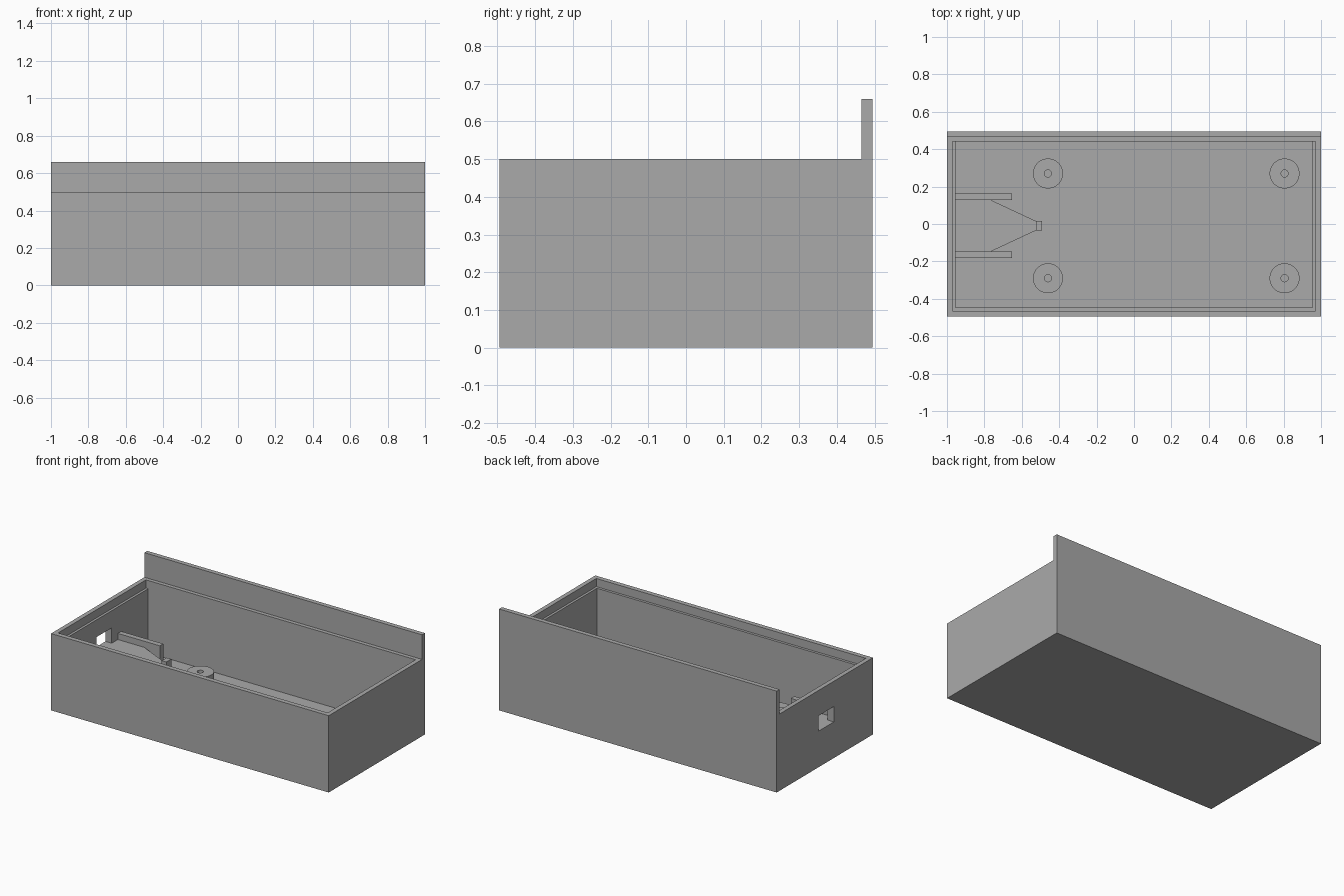
import bpy
import bmesh
import math

if "Cube" in bpy.data.objects:
    bpy.data.objects.remove(bpy.data.objects["Cube"], do_unlink=True)

# Single plain grey plastic
grey = bpy.data.materials.new("grey_plastic")
grey.use_nodes = True
colour = (0.4, 0.4, 0.4, 1)
grey.diffuse_color = colour
grey.node_tree.nodes["Principled BSDF"].inputs["Base Color"].default_value = colour

FLOOR = 0.03
RIM = 0.5
SHELF = 0.235


def finish(name, bm):
    bmesh.ops.recalc_face_normals(bm, faces=bm.faces)
    mesh = bpy.data.meshes.new(name)
    bm.to_mesh(mesh)
    bm.free()
    obj = bpy.data.objects.new(name, mesh)
    bpy.context.collection.objects.link(obj)
    mesh.materials.append(grey)
    return obj


def prism(name, points, sweep):
    """Extrude a flat outline of 3D points along a vector."""
    bm = bmesh.new()
    face = bm.faces.new([bm.verts.new(p) for p in points])
    made = bmesh.ops.extrude_face_region(bm, geom=[face])["geom"]
    verts = [g for g in made if isinstance(g, bmesh.types.BMVert)]
    bmesh.ops.translate(bm, verts=verts, vec=sweep)
    return finish(name, bm)


def box(name, x0, x1, y0, y1, z0, z1):
    outline = [(x0, y0, z0), (x1, y0, z0), (x1, y1, z0), (x0, y1, z0)]
    return prism(name, outline, (0, 0, z1 - z0))


def cylinder(name, x, y, z0, z1, radius, sides):
    ring = [(x + radius * math.cos(math.tau * i / sides),
             y + radius * math.sin(math.tau * i / sides), z0) for i in range(sides)]
    return prism(name, ring, (0, 0, z1 - z0))


def cut(target, cutter):
    cutter.hide_render = True
    mod = target.modifiers.new("cut", "BOOLEAN")
    mod.operation = "DIFFERENCE"
    mod.solver = "EXACT"
    mod.object = cutter
    bpy.context.view_layer.objects.active = target
    bpy.ops.object.modifier_apply(modifier=mod.name)
    bpy.data.objects.remove(cutter, do_unlink=True)


# Case with a raised back wall, swept from its side profile
profile = [(-0.495, 0), (0.495, 0), (0.495, 0.66), (0.465, 0.66), (0.465, RIM), (-0.495, RIM)]
case = prism("case", [(-1, y, z) for y, z in profile], (2, 0, 0))

# Hollow, lid ledge and side port
cut(case, box("cavity_cutter", -0.955, 0.955, -0.447, 0.44, FLOOR, 0.8))
cut(case, box("ledge_cutter", -0.971, 0.971, -0.464, 0.44, 0.447, 0.8))
cut(case, box("port_cutter", -1.1, -0.9, -0.093, 0.065, SHELF, 0.335))

# Screw posts
for end, x in (("right", -0.46), ("left", 0.805)):
    for side, y in (("front", -0.29), ("back", 0.27)):
        post = cylinder(f"screw_post_{side}_{end}", x, y, FLOOR, 0.105, 0.08, 48)
        cut(post, cylinder("hole_cutter", x, y, FLOOR + 0.001, 0.2, 0.019, 24))
        for poly in post.data.polygons:
            poly.use_smooth = abs(poly.normal.z) < 0.5

# Tapered shelf behind the port
shelf = [(-0.955, -0.147), (-0.765, -0.147), (-0.525, -0.035),
         (-0.525, 0.016), (-0.765, 0.128), (-0.955, 0.128)]
prism("board_shelf", [(x, y, FLOOR) for x, y in shelf], (0, 0, SHELF - FLOOR))

# Guide rails and end stop
box("guide_rail_front", -0.955, -0.652, -0.182, -0.147, FLOOR, 0.275)
box("guide_rail_back", -0.955, -0.652, 0.128, 0.163, FLOOR, 0.275)
box("board_stop", -0.525, -0.492, -0.035, 0.016, FLOOR, 0.275)
